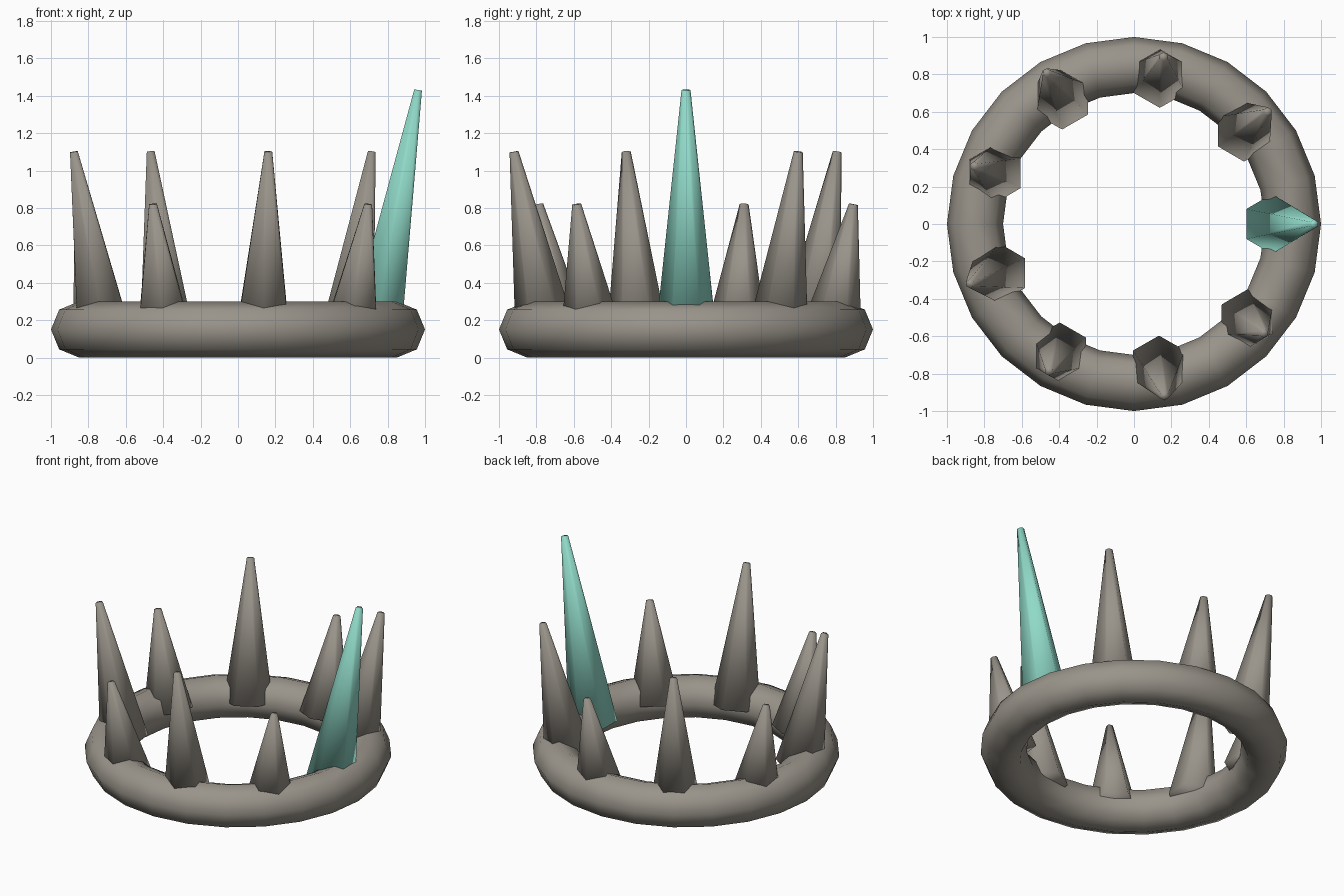
import bpy
from math import radians, sin, cos
from mathutils import Matrix, Vector

cube = bpy.data.objects.get("Cube")
if cube:
    bpy.data.objects.remove(cube, do_unlink=True)

RING_R, TUBE_R = 0.85, 0.15
LEAN = radians(10)


def make_material(name, rgb):
    mat = bpy.data.materials.new(name)
    mat.use_nodes = True
    color = (*rgb, 1.0)
    mat.diffuse_color = color
    mat.node_tree.nodes["Principled BSDF"].inputs["Base Color"].default_value = color
    return mat


def finish(name, mat):
    obj = bpy.context.object
    obj.name = name
    obj.data.materials.append(mat)
    bpy.ops.object.shade_smooth()
    return obj


def spike(name, degrees, height, mat):
    """Six-sided spike leaning outward about its own middle."""
    a = radians(degrees)
    bpy.ops.mesh.primitive_cone_add(vertices=6, radius1=0.16, radius2=0.024, depth=height)
    obj = finish(name, mat)
    middle = Vector((RING_R * cos(a), RING_R * sin(a), TUBE_R + height / 2 * cos(LEAN)))
    lean = Matrix.Rotation(LEAN, 4, Vector((-sin(a), cos(a), 0)))
    obj.matrix_world = Matrix.Translation(middle) @ lean


stone = make_material("warm_grey", (0.32, 0.295, 0.255))
teal = make_material("pale_teal", (0.28, 0.70, 0.58))

# Ring base
bpy.ops.mesh.primitive_torus_add(major_segments=24, minor_segments=8,
                                 major_radius=RING_R, minor_radius=TUBE_R,
                                 location=(0, 0, TUBE_R))
finish("ring_base", stone)

# Tall coloured spike, then alternating tall and short grey spikes
spike("teal_spike", 0, 1.30, teal)
for i in range(1, 9):
    tall = i % 2 == 1
    spike(f"{'tall' if tall else 'short'}_spike_{i}", i * 40, 0.965 if tall else 0.68, stone)
